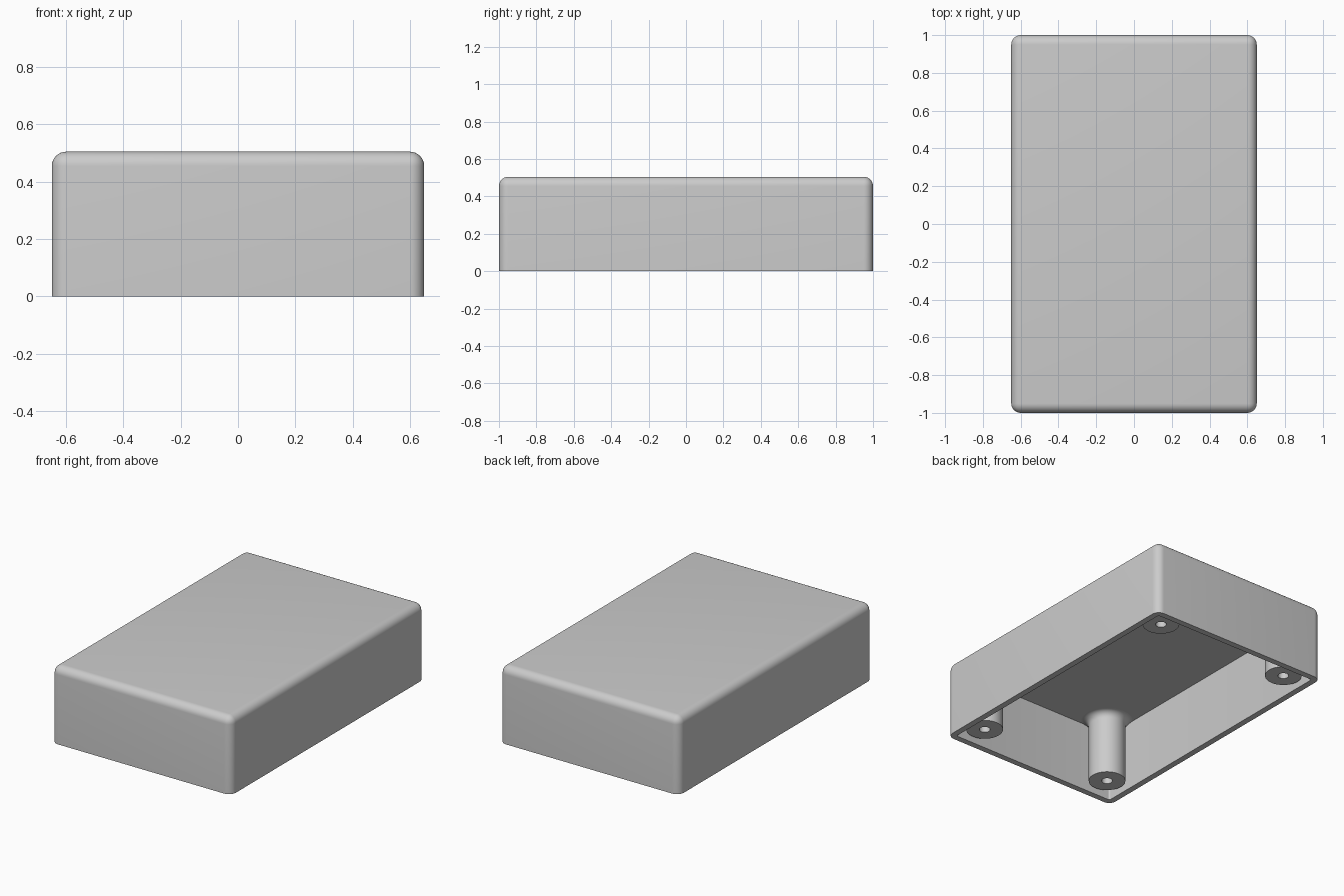
import bpy, bmesh, math
from mathutils import Matrix

if "Cube" in bpy.data.objects:
    bpy.data.objects.remove(bpy.data.objects["Cube"], do_unlink=True)

WIDTH, LENGTH, HEIGHT = 1.30, 2.0, 0.505
WALL, CEILING, RADIUS = 0.04, 0.46, 0.05

grey = bpy.data.materials.new("plain_grey")
grey.use_nodes = True
grey.diffuse_color = (0.6, 0.6, 0.6, 1)
grey.node_tree.nodes["Principled BSDF"].inputs["Base Color"].default_value = (0.6, 0.6, 0.6, 1)


def finish(bm, name):
    bmesh.ops.recalc_face_normals(bm, faces=bm.faces[:])
    mesh = bpy.data.meshes.new(name)
    bm.to_mesh(mesh)
    bm.free()
    mesh.materials.append(grey)
    ob = bpy.data.objects.new(name, mesh)
    bpy.context.collection.objects.link(ob)
    bpy.ops.object.select_all(action='DESELECT')
    ob.select_set(True)
    bpy.context.view_layer.objects.active = ob
    bpy.ops.object.shade_smooth_by_angle(angle=math.radians(35))
    return ob


# Enclosure shell: rounded box, open underneath
bm = bmesh.new()
bmesh.ops.create_cube(bm, size=1, matrix=Matrix.Translation((0, 0, HEIGHT / 2))
                      @ Matrix.Diagonal((WIDTH, LENGTH, HEIGHT, 1)))
rounded = [e for e in bm.edges if max(v.co.z for v in e.verts) > 0.1]
bmesh.ops.bevel(bm, geom=rounded, offset=RADIUS, segments=8, profile=0.5,
                affect='EDGES', clamp_overlap=True)
bm.normal_update()
base = min(bm.faces, key=lambda f: f.calc_center_median().z)
bmesh.ops.inset_region(bm, faces=[base], thickness=WALL, use_even_offset=True)
cavity = bmesh.ops.extrude_face_region(bm, geom=[base])["geom"]
bmesh.ops.translate(bm, vec=(0, 0, CEILING),
                    verts=[g for g in cavity if isinstance(g, bmesh.types.BMVert)])
if base.is_valid:
    bmesh.ops.delete(bm, geom=[base], context='FACES_ONLY')
finish(bm, "enclosure_shell")

# Screw posts: turned profile with a blind hole and a flared root
POST, HOLE, FOOT, FLARE = 0.112, 0.033, 0.036, 0.045
profile = [(0, 0.42), (HOLE, 0.42), (HOLE, FOOT), (POST, FOOT)]
for i in range(9):
    a = math.radians(90 * i / 8)
    profile.append((POST + FLARE * (1 - math.cos(a)), CEILING - FLARE * (1 - math.sin(a))))


def post(name, x, y):
    bm = bmesh.new()
    verts = [bm.verts.new((r, 0, z)) for r, z in profile]
    edges = [bm.edges.new(pair) for pair in zip(verts, verts[1:])]
    bmesh.ops.spin(bm, geom=verts + edges, cent=(0, 0, 0), axis=(0, 0, 1),
                   angle=math.tau, steps=48, use_duplicate=False)
    bmesh.ops.remove_doubles(bm, verts=bm.verts[:], dist=0.0005)
    finish(bm, name).location = (x, y, 0)


for side, sx in (("left", 1), ("right", -1)):
    for end, sy in (("front", -1), ("back", 1)):
        post(f"{end}_{side}_screw_post", sx * 0.488, sy * 0.838)
